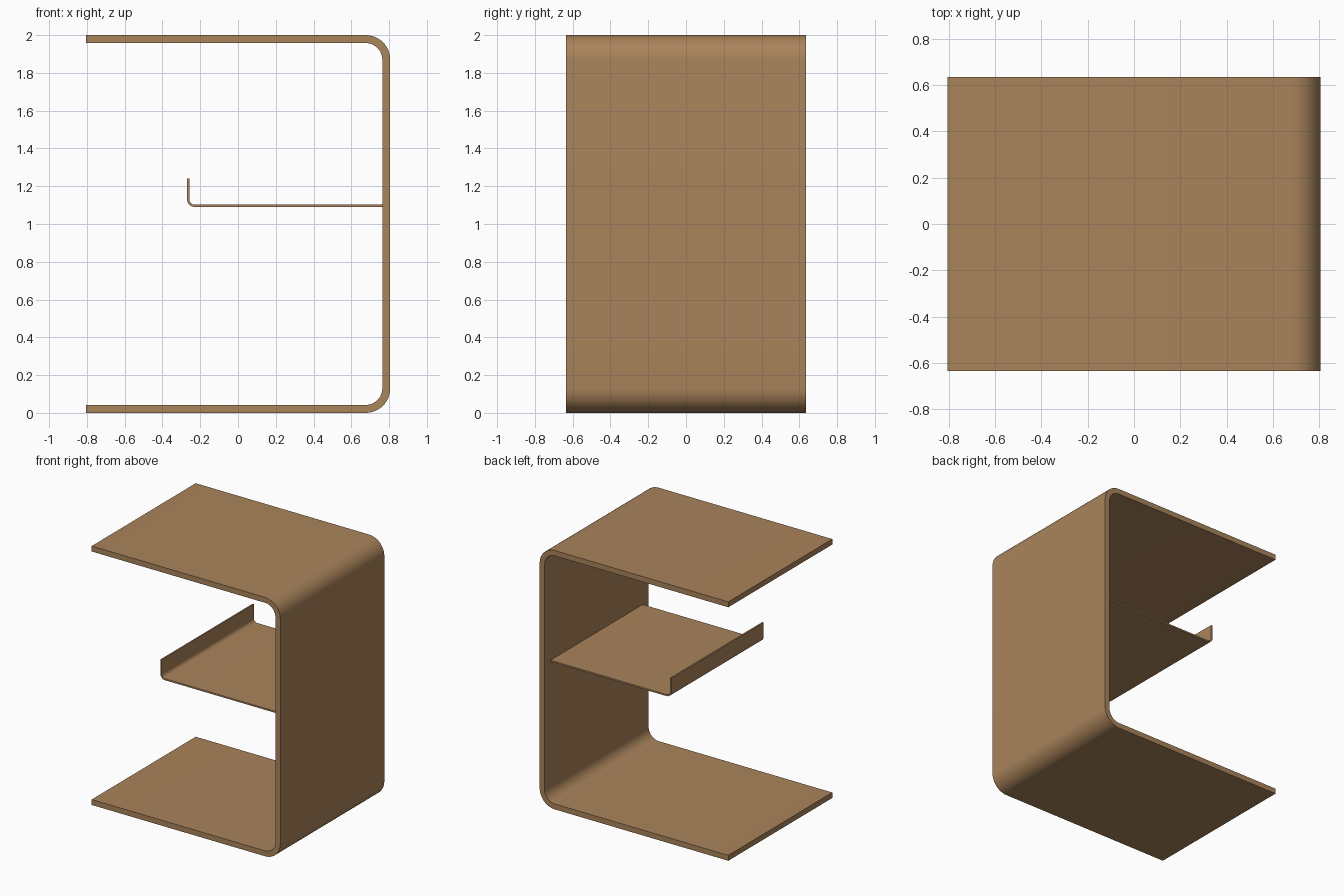
import bpy, bmesh, math

if "Cube" in bpy.data.objects:
    bpy.data.objects.remove(bpy.data.objects["Cube"])

wood = bpy.data.materials.new("warm brown wood")
wood.diffuse_color = (0.40, 0.23, 0.105, 1)
wood.use_nodes = True
wood.node_tree.nodes["Principled BSDF"].inputs["Base Color"].default_value = wood.diffuse_color


def arc(cx, cz, r, a0, a1, n=12):
    """Points of a circular arc in the XZ plane, angles in degrees."""
    return [(cx + r * math.cos(math.radians(a0 + (a1 - a0) * i / n)),
             cz + r * math.sin(math.radians(a0 + (a1 - a0) * i / n))) for i in range(n + 1)]


def extrude_profile(name, pts, half_depth):
    """Extrude a closed XZ profile along Y, centred on y = 0."""
    bm = bmesh.new()
    face = bm.faces.new([bm.verts.new((x, -half_depth, z)) for x, z in pts])
    res = bmesh.ops.extrude_face_region(bm, geom=[face])
    moved = [v for v in res["geom"] if isinstance(v, bmesh.types.BMVert)]
    bmesh.ops.translate(bm, verts=moved, vec=(0, 2 * half_depth, 0))
    bmesh.ops.recalc_face_normals(bm, faces=bm.faces)
    mesh = bpy.data.meshes.new(name)
    bm.to_mesh(mesh)
    bm.free()
    mesh.materials.append(wood)
    obj = bpy.data.objects.new(name, mesh)
    bpy.context.collection.objects.link(obj)
    bpy.ops.object.select_all(action='DESELECT')
    obj.select_set(True)
    bpy.context.view_layer.objects.active = obj
    bpy.ops.object.shade_smooth_by_angle(angle=math.radians(30))


# C-shaped bent frame: top, back and base in one sheet
X, H, T, R = 0.806, 2.0, 0.042, 0.13
cx = X - R
outer = [(-X, 0)] + arc(cx, R, R, -90, 0) + arc(cx, H - R, R, 0, 90) + [(-X, H)]
inner = ([(-X, H - T)] + arc(cx, H - R, R - T, 90, 0)
         + arc(cx, R, R - T, 0, -90) + [(-X, T)])
extrude_profile("bent_frame", outer + inner, 0.635)

# Thin middle shelf with an upturned lip
x0, z0, t, r, top = -0.27, 1.09, 0.012, 0.042, 1.24
xe = X - T
shelf = ([(xe, z0)] + arc(x0 + r, z0 + r, r, 270, 180, 8) + [(x0, top), (x0 + t, top)]
         + arc(x0 + r, z0 + r, r - t, 180, 270, 8) + [(xe, z0 + t)])
extrude_profile("lipped_shelf", shelf, 0.563)
